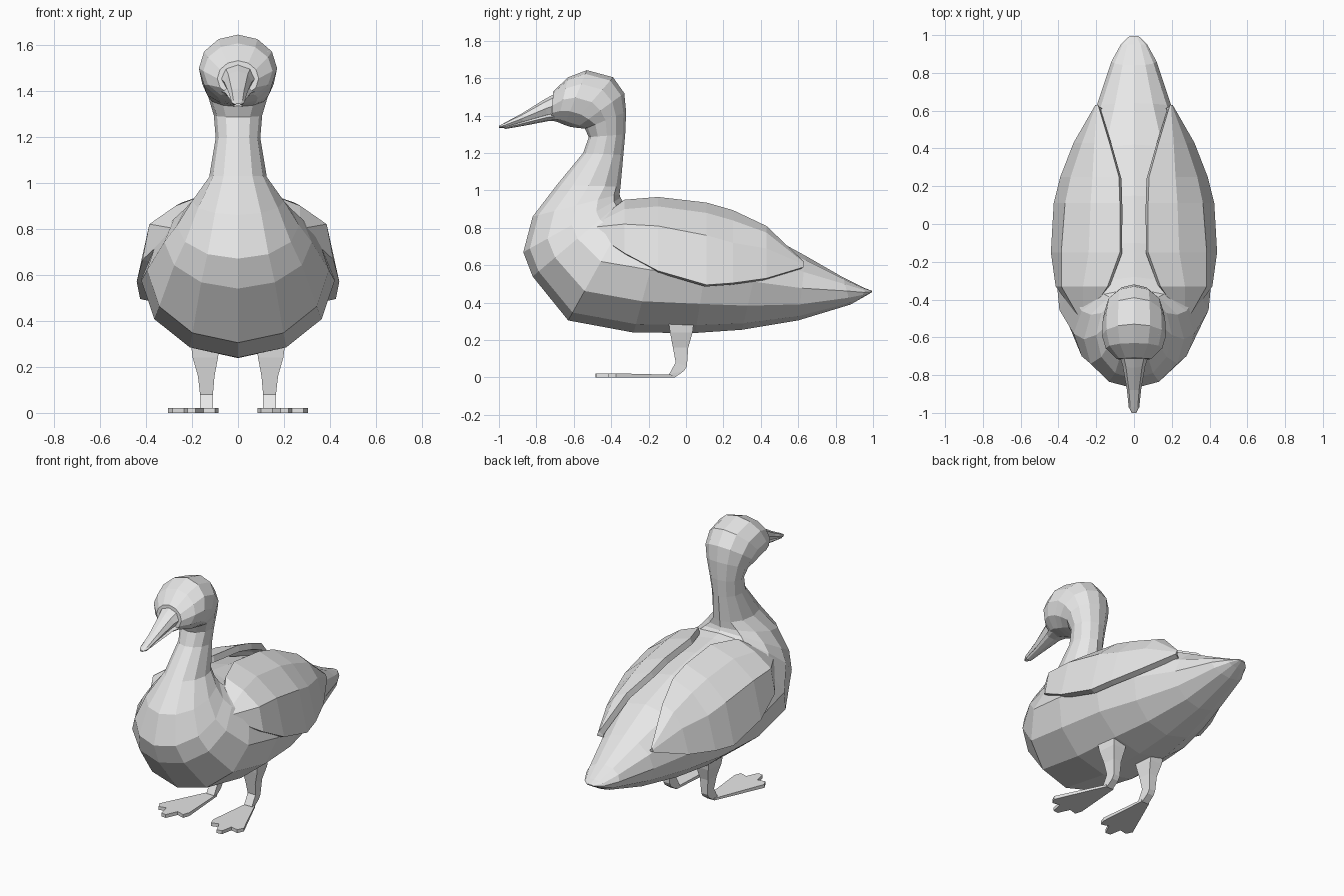
import bpy, bmesh, math
from mathutils import Vector

grey = bpy.data.materials.new("plain grey")
grey.diffuse_color = (0.8, 0.8, 0.8, 1)


def finish(name, bm, mirror=False):
    bmesh.ops.remove_doubles(bm, verts=bm.verts, dist=0.0005)
    bmesh.ops.recalc_face_normals(bm, faces=bm.faces)
    me = bpy.data.meshes.new(name)
    bm.to_mesh(me)
    bm.free()
    me.materials.append(grey)
    ob = bpy.data.objects.new(name, me)
    bpy.context.collection.objects.link(ob)
    if mirror:
        ob.modifiers.new("both sides", 'MIRROR')
    return ob


def skin(bm, rows, closed):
    """Bridge rows of points with quads."""
    rows = [[bm.verts.new(p) for p in r] for r in rows]
    n = len(rows[0])
    for a, b in zip(rows, rows[1:]):
        for i in range(n if closed else n - 1):
            j = (i + 1) % n
            bm.faces.new((a[i], a[j], b[j], b[i]))
    if closed:
        bm.faces.new(rows[0])
        bm.faces.new(rows[-1])


def slanted_loft(name, sections, sides=12):
    """Ellipses, each from (top y, top z) to (bottom y, bottom z) with a half width."""
    rows = []
    for ty, tz, by, bz, w in sections:
        row = []
        for i in range(sides):
            a = math.tau * i / sides
            t = (1 - math.cos(a)) / 2
            row.append((w * math.sin(a), ty + (by - ty) * t, tz + (bz - tz) * t))
        rows.append(row)
    bm = bmesh.new()
    skin(bm, rows, True)
    return finish(name, bm)


# Body, neck and head, from the tail forward
slanted_loft("body", [
    (0.995, 0.463, 0.993, 0.455, 0.025),
    (0.95, 0.48, 0.95, 0.43, 0.07),
    (0.84, 0.535, 0.88, 0.39, 0.12),
    (0.64, 0.65, 0.60, 0.305, 0.20),
    (0.42, 0.77, 0.30, 0.255, 0.30),
    (0.15, 0.86, 0.05, 0.238, 0.38),
    (-0.10, 0.91, -0.28, 0.24, 0.42),
    (-0.28, 0.935, -0.63, 0.305, 0.395),
    (-0.34, 0.945, -0.82, 0.54, 0.32),
    (-0.35, 0.96, -0.87, 0.67, 0.265),
    (-0.355, 0.98, -0.82, 0.86, 0.20),
    (-0.35, 1.02, -0.69, 1.03, 0.125),
    (-0.335, 1.19, -0.55, 1.20, 0.097),
    (-0.325, 1.30, -0.52, 1.285, 0.105),
    (-0.32, 1.42, -0.54, 1.33, 0.13),
    (-0.33, 1.52, -0.585, 1.335, 0.155),
    (-0.39, 1.605, -0.62, 1.34, 0.165),
    (-0.53, 1.643, -0.65, 1.35, 0.17),
    (-0.63, 1.605, -0.685, 1.365, 0.15),
    (-0.71, 1.53, -0.72, 1.375, 0.09),
])

# Beak halves
slanted_loft("upper_beak", [
    (-0.66, 1.54, -0.66, 1.40, 0.09),
    (-0.76, 1.485, -0.74, 1.39, 0.06),
    (-0.88, 1.41, -0.87, 1.36, 0.038),
    (-0.97, 1.362, -0.97, 1.335, 0.028),
    (-1.0, 1.345, -1.0, 1.335, 0.012)], 8)
slanted_loft("lower_beak", [
    (-0.66, 1.43, -0.66, 1.37, 0.09),
    (-0.75, 1.41, -0.74, 1.37, 0.055),
    (-0.88, 1.37, -0.87, 1.345, 0.032),
    (-0.97, 1.342, -0.97, 1.328, 0.018)], 8)

# Eyes
bm = bmesh.new()
bmesh.ops.create_uvsphere(bm, u_segments=8, v_segments=6, radius=0.02)
bmesh.ops.translate(bm, verts=bm.verts, vec=(0.122, -0.578, 1.555))
finish("eyes", bm, True)

# Folded wings: rows of (x, z) from the back edge over the ridge to the lower edge
wing_rows = [
    (-0.53, [(0.27, 0.80)] * 4),
    (-0.33, [(0.14, 0.95), (0.27, 0.90), (0.385, 0.82), (0.415, 0.665)]),
    (-0.15, [(0.075, 0.965), (0.24, 0.915), (0.385, 0.81), (0.44, 0.57)]),
    (0.11, [(0.075, 0.935), (0.23, 0.88), (0.365, 0.76), (0.425, 0.495)]),
    (0.25, [(0.08, 0.895), (0.22, 0.84), (0.335, 0.72), (0.39, 0.505)]),
    (0.43, [(0.13, 0.81), (0.21, 0.775), (0.275, 0.69), (0.32, 0.53)]),
    (0.63, [(0.19, 0.62), (0.195, 0.615), (0.2, 0.605), (0.205, 0.59)]),
]
bm = bmesh.new()
skin(bm, [[(x, y, z) for x, z in r] for y, r in wing_rows], False)
wing = finish("wings", bm)
if sum((p.normal.x for p in wing.data.polygons)) < 0:
    wing.data.flip_normals()
thick = wing.modifiers.new("thickness", 'SOLIDIFY')
thick.thickness = 0.04
thick.offset = -1
wing.modifiers.new("both sides", 'MIRROR')

# Legs: rows of (centre x, half width, front y, back y, z at front, z at back)
bm = bmesh.new()
leg_rows = [
    (0.142, 0.065, -0.095, 0.045, 0.32, 0.32),
    (0.142, 0.055, -0.085, 0.035, 0.24, 0.24),
    (0.138, 0.036, -0.07, 0.012, 0.16, 0.16),
    (0.137, 0.028, -0.055, 0.005, 0.08, 0.06),
    (0.137, 0.028, -0.09, -0.01, 0.018, 0.035),
    (0.137, 0.028, -0.09, -0.06, 0.0, 0.0),
]
skin(bm, [[(c - w, f, zf), (c + w, f, zf), (c + w * 0.8, b, zb), (c - w * 0.8, b, zb)]
          for c, w, f, b, zf, zb in leg_rows], True)
finish("legs", bm, True)

# Webbed feet
outline = [(0.11, -0.06), (0.085, -0.38), (0.10, -0.425), (0.15, -0.41), (0.185, -0.485),
           (0.22, -0.48), (0.235, -0.405), (0.285, -0.415), (0.305, -0.375), (0.165, -0.06)]
bm = bmesh.new()
top = [(x, y, 0.022 if y < -0.3 else 0.014) for x, y in outline]
skin(bm, [[(x, y, 0) for x, y in outline], top], True)
finish("feet", bm, True)
